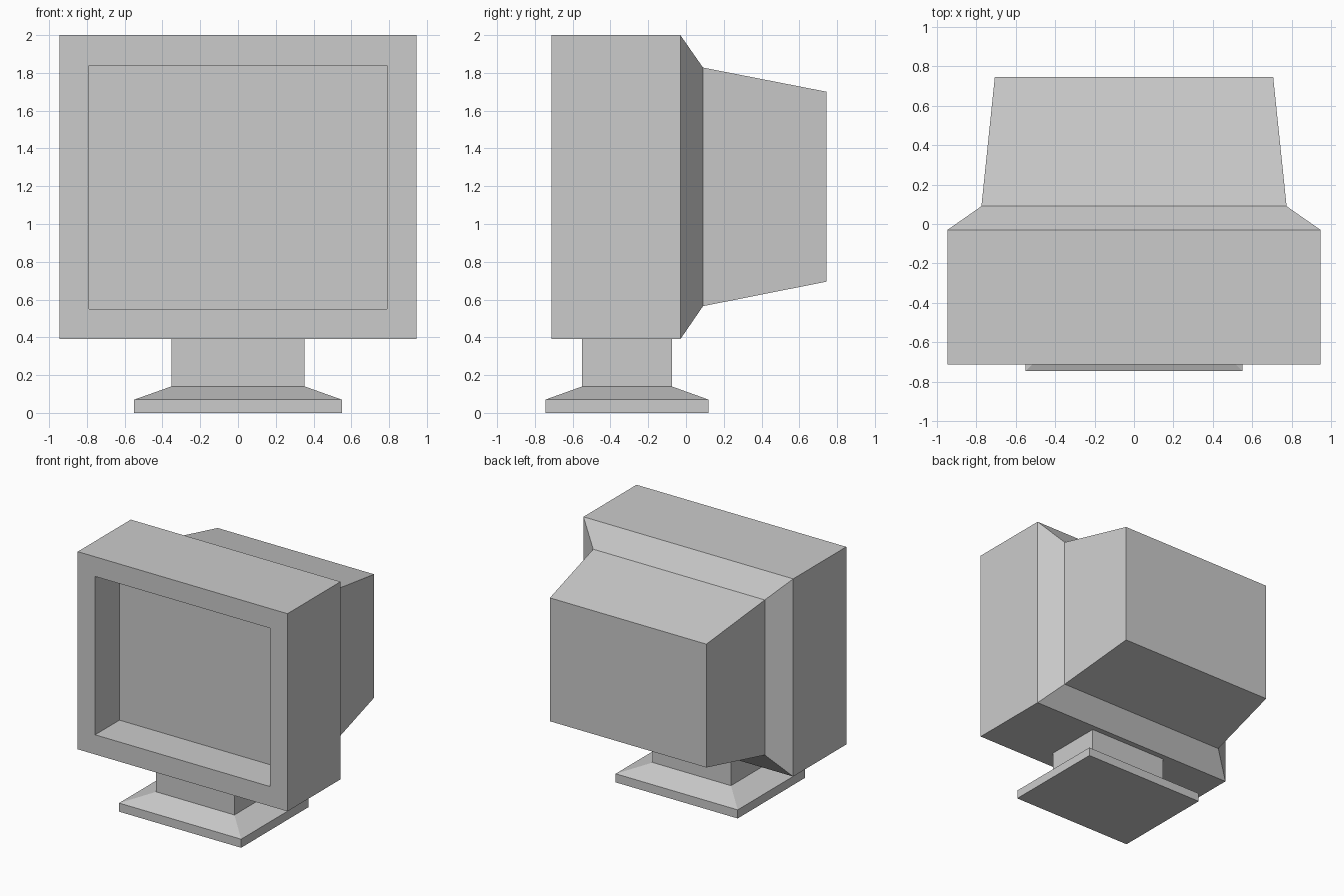
import bpy, bmesh

if "Cube" in bpy.data.objects:
    bpy.data.objects.remove(bpy.data.objects["Cube"])


def loft(name, sections, axis):
    """Skin rectangles (half width, low, high, position) along axis 'y' or 'z', capping both ends."""
    bm = bmesh.new()
    rings = []
    for hw, lo, hi, p in sections:
        corners = [(-hw, lo), (hw, lo), (hw, hi), (-hw, hi)]
        rings.append([bm.verts.new((x, p, v) if axis == 'y' else (x, v, p)) for x, v in corners])
    for a, b in zip(rings, rings[1:]):
        for i in range(4):
            j = (i + 1) % 4
            bm.faces.new((a[i], a[j], b[j], b[i]))
    bm.faces.new(rings[0])
    bm.faces.new(rings[-1])
    bmesh.ops.recalc_face_normals(bm, faces=bm.faces)
    mesh = bpy.data.meshes.new(name)
    bm.to_mesh(mesh)
    bm.free()
    obj = bpy.data.objects.new(name, mesh)
    bpy.context.collection.objects.link(obj)
    return obj


# Monitor housing: recessed screen, front frame, shoulder and tapered tube cover
loft("monitor_housing", [
    (0.788, 0.55, 1.84, -0.40),
    (0.788, 0.55, 1.84, -0.713),
    (0.945, 0.39, 2.00, -0.713),
    (0.945, 0.39, 2.00, -0.03),
    (0.773, 0.565, 1.828, 0.09),
    (0.705, 0.695, 1.70, 0.745),
], 'y')

# Stand: flat foot, sloped collar and neck
loft("stand", [
    (0.55, -0.745, 0.12, 0.0),
    (0.55, -0.745, 0.12, 0.07),
    (0.353, -0.55, -0.075, 0.14),
    (0.353, -0.55, -0.075, 0.39),
], 'z')
